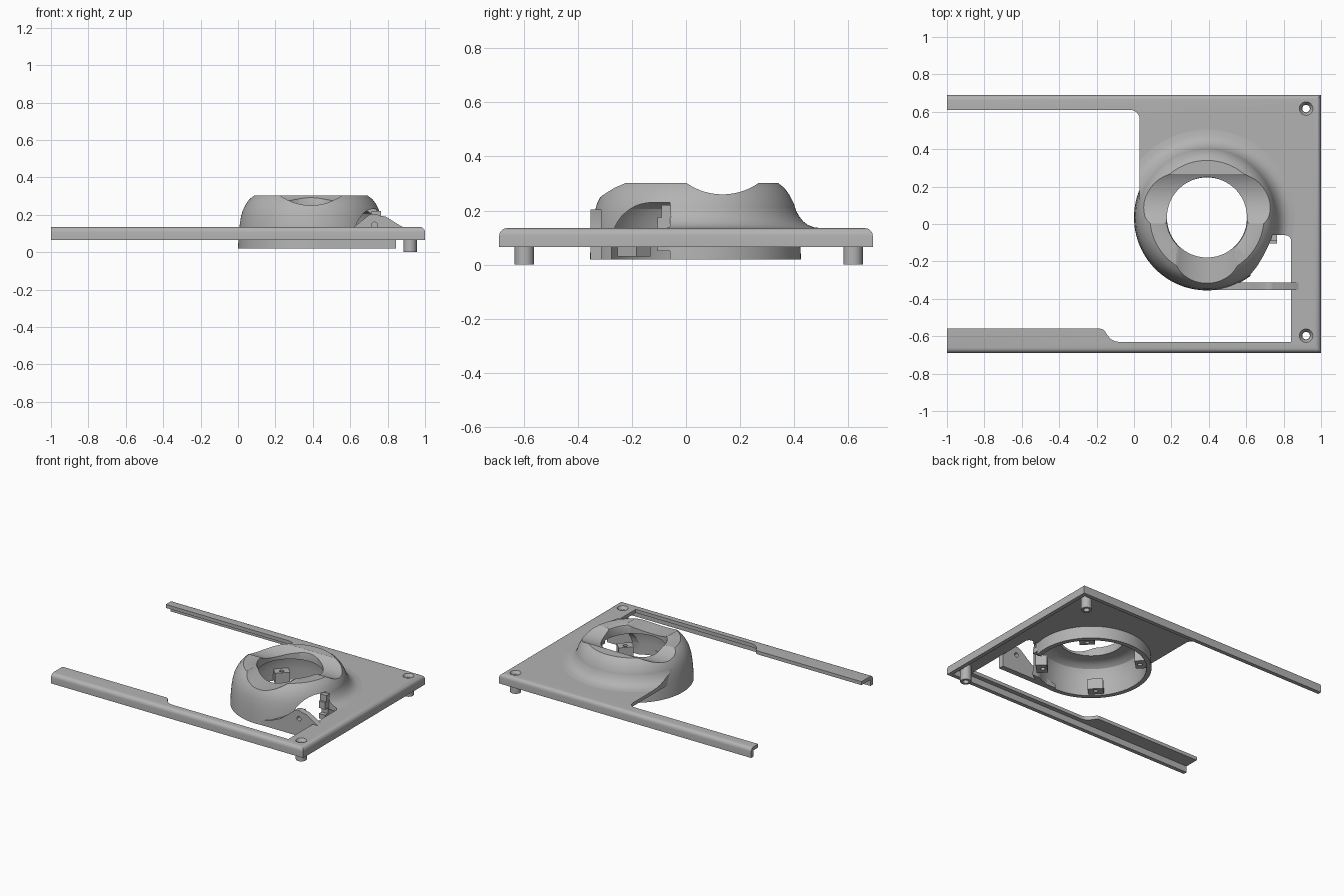
import bpy, bmesh, math
from mathutils import Matrix, Vector

if "Cube" in bpy.data.objects:
    bpy.data.objects.remove(bpy.data.objects["Cube"])

CX, CY = 0.39, 0.035          # centre of the domed ring
grey = bpy.data.materials.new("mid grey")
grey.diffuse_color = (0.45, 0.45, 0.45, 1)
grey.use_nodes = True
grey.node_tree.nodes["Principled BSDF"].inputs["Base Color"].default_value = grey.diffuse_color


def finish(name, bm):
    bmesh.ops.recalc_face_normals(bm, faces=bm.faces)
    me = bpy.data.meshes.new(name)
    bm.to_mesh(me)
    bm.free()
    me.materials.append(grey)
    ob = bpy.data.objects.new(name, me)
    bpy.context.collection.objects.link(ob)
    return ob


def prism(name, pts, lo, hi, axis='z'):
    """Extrude a 2D outline along z, or an (x, z) outline along y."""
    bm = bmesh.new()
    put = (lambda a, b, h: (a, b, h)) if axis == 'z' else (lambda a, b, h: (a, h, b))
    f = bm.faces.new([bm.verts.new(put(a, b, lo)) for a, b in pts])
    r = bmesh.ops.extrude_face_region(bm, geom=[f])
    d = Vector(put(0, 0, hi - lo))
    bmesh.ops.translate(bm, verts=[v for v in r['geom'] if isinstance(v, bmesh.types.BMVert)], vec=d)
    return finish(name, bm)


def box(name, x0, x1, y0, y1, z0, z1):
    return prism(name, [(x0, y0), (x1, y0), (x1, y1), (x0, y1)], z0, z1)


def cyl(name, loc, r, depth, axis='Z', r2=None, seg=64):
    bm = bmesh.new()
    rot = {'Z': Matrix(), 'X': Matrix.Rotation(math.pi / 2, 4, 'Y'),
           'Y': Matrix.Rotation(math.pi / 2, 4, 'X')}[axis]
    bmesh.ops.create_cone(bm, cap_ends=True, segments=seg, radius1=r, radius2=r if r2 is None else r2,
                          depth=depth, matrix=Matrix.Translation(loc) @ rot)
    return finish(name, bm)


def lathe(name, prof, n=128):
    """Revolve a closed (radius, z) profile around the ring centre."""
    bm = bmesh.new()
    rows = []
    for i in range(n):
        a = 2 * math.pi * i / n
        rows.append([bm.verts.new((CX + r * math.cos(a), CY + r * math.sin(a), z)) for r, z in prof])
    m = len(prof)
    for i in range(n):
        p, q = rows[i], rows[(i + 1) % n]
        for j in range(m):
            bm.faces.new((p[j], p[(j + 1) % m], q[(j + 1) % m], q[j]))
    return finish(name, bm)


def boolean(ob, *cutters, op='DIFFERENCE', keep=False):
    for c in cutters:
        m = ob.modifiers.new("cut", 'BOOLEAN')
        m.operation, m.solver, m.object = op, 'EXACT', c
        dg = bpy.context.evaluated_depsgraph_get()
        me = bpy.data.meshes.new_from_object(ob.evaluated_get(dg))
        ob.modifiers.clear()
        ob.data = me
        if not keep:
            bpy.data.objects.remove(c)


def arc(cx, cy, r, a0, a1, n=8):
    return [(cx + r * math.cos(math.radians(a0 + (a1 - a0) * i / n)),
             cy + r * math.sin(math.radians(a0 + (a1 - a0) * i / n))) for i in range(n + 1)]


# Frame plate outline: two long arms, side band and a web behind the ring
outline = [(-1, .69), (1, .69), (1, -.69), (-1, -.69), (-1, -.56), (-.18, -.56)]
outline += arc(-.18, -.59, .03, 80, 20, 4) + arc(-.08, -.56, .07, 215, 270, 6)
outline += [(.84, -.63)] + arc(.81, -.09, .03, 0, 90, 5) + [(.6, -.06), (CX, CY), (.03, .1)]
outline += arc(-.02, .56, .05, 0, 90, 6) + [(-1, .61)]
plate = prism("frame_plate", outline, .065, .135)

# Round the top outer edges
bm = bmesh.new()
bm.from_mesh(plate.data)
edges = []
for e in bm.edges:
    a, b = (v.co for v in e.verts)
    if min(a.z, b.z) > .13 and ((abs(a.y - b.y) < 1e-4 and abs(abs(a.y) - .69) < 1e-4)
                                or (a.x > .99 and b.x > .99)):
        edges.append(e)
bmesh.ops.bevel(bm, geom=edges, offset=.028, segments=5, profile=.5, affect='EDGES')
bm.to_mesh(plate.data)
bm.free()

# Hollow the underside, open the ring area and countersink the screw holes
boolean(plate, box("hollow", -1.1, .972, -.662, .662, 0, .11),
        cyl("ring_opening", (CX, CY, .1), .37, .4, seg=128))
SCREWS = [(.92, .617), (.92, -.597)]
for x, y in SCREWS:
    boolean(plate, cyl("sink", (x, y, .127), .02, .034, r2=.042, seg=32),
            cyl("bore", (x, y, .1), .02, .2, seg=32))

# Screw posts
for i, (x, y) in enumerate(SCREWS):
    post = cyl(f"screw_post_{i + 1}", (x, y, .057), .036, .114, seg=32)
    boolean(post, cyl("bore", (x, y, .05), .02, .3, seg=32))

# Domed ring shell
ring = lathe("domed_ring", [
    (.39, .02), (.387, .08), (.382, .14), (.374, .19), (.364, .225), (.348, .257),
    (.328, .284), (.305, .302), (.23, .302), (.218, .296), (.214, .285), (.214, .235),
    (.27, .235), (.31, .225), (.335, .205), (.348, .17), (.355, .1), (.358, .02)])
# Finger scoops: one across both sides, one at the front
boolean(ring, cyl("side_scoop", (CX, .135, .492), .232, 1, 'X', seg=128),
        cyl("front_scoop", (CX, -.3, .532), .282, .6, 'Y', seg=128))
# Arched side opening in the ring wall
arch = [(-.275, 0), (-.275, .1)] + arc(-.125, .08, .15, 170, 90, 10) + [(-.06, .23), (-.06, 0)]
bm = bmesh.new()
f = bm.faces.new([bm.verts.new((.56, y, z)) for y, z in arch])
r = bmesh.ops.extrude_face_region(bm, geom=[f])
bmesh.ops.translate(bm, verts=[v for v in r['geom'] if isinstance(v, bmesh.types.BMVert)], vec=(.4, 0, 0))
boolean(ring, finish("arch", bm))

# Fillet between ring and plate, only over the web
fillet = lathe("ring_fillet", [(.368, .21), (.374, .195), (.384, .178), (.398, .16), (.417, .146),
                               (.44, .138), (.47, .135), (.47, .11), (.42, .112), (.368, .14)])
boolean(fillet, prism("web_area", outline, 0, .4), op='INTERSECT')

# Pivot blade tangent to the ring front
blade_pts = [(.4, .02), (.845, .02), (.845, .11), (.88, .115), (.89, .13), (.87, .14), (.79, .19)]
blade_pts += arc(.725, .15, .055, 55, 120, 6) + [(.64, .15), (.58, .105), (.5, .07), (.4, .045)]
blade = prism("pivot_blade", blade_pts, -.352, -.312, 'y')
boolean(blade, cyl("pivot_bore", (.73, -.33, .145), .016, .2, 'Y', seg=24))

# Pivot bracket beside the side opening
bracket = box("pivot_bracket", .715, .765, -.105, -.055, .05, .22)
boolean(bracket, box("slot", .7, .78, -.12, -.075, .085, .125),
        box("slot", .7, .78, -.12, -.09, .175, .23))

# Retaining clips around the inside of the ring
for k in range(4):
    a = math.radians(45 + 90 * k)
    clip = box(f"retaining_clip_{k + 1}", .285, .358, -.05, .05, .03, .105)
    boolean(clip, cyl("clip_bore", (.315, 0, .06), .015, .3, seg=24))
    clip.data.transform(Matrix.Translation((CX, CY, 0)) @ Matrix.Rotation(a, 4, 'Z'))

# Smooth curved faces, keep creases
for ob in bpy.data.objects:
    bpy.ops.object.select_all(action='DESELECT')
    ob.select_set(True)
    bpy.context.view_layer.objects.active = ob
    bpy.ops.object.shade_smooth_by_angle(angle=math.radians(30))
